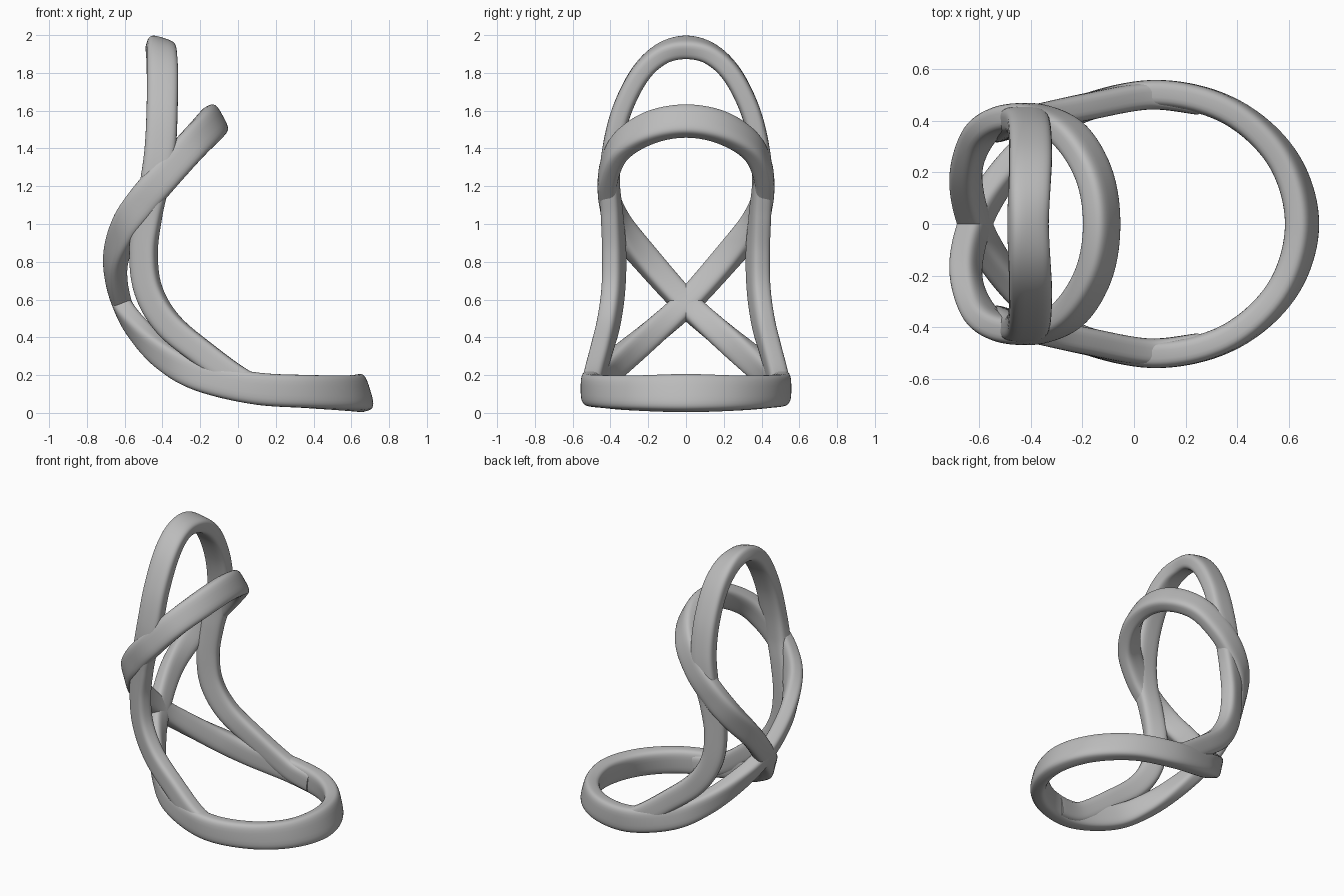
import bpy
import bmesh
from math import cos, sin, pi, radians
from mathutils import Vector

cube = bpy.data.objects.get("Cube")
if cube:
    bpy.data.objects.remove(cube, do_unlink=True)

# Single material
grey = bpy.data.materials.new("satin_grey")
grey.use_nodes = True
colour = (0.5, 0.5, 0.5, 1)
grey.diffuse_color = colour
bsdf = grey.node_tree.nodes["Principled BSDF"]
bsdf.inputs["Base Color"].default_value = colour
bsdf.inputs["Roughness"].default_value = 0.5

SIDES, STEPS, THICK = 28, 10, 0.105


def station(pos, across, width):
    """Centre of the band, direction across its face, and its width."""
    return Vector(pos), Vector(across).normalized(), width


def mirrored(s):
    flip = Vector((1, -1, 1))
    return s[0] * flip, s[1] * flip, s[2]


def spline(a, b, c, d, t):
    return 0.5 * (2 * b + (c - a) * t + (2 * a - 5 * b + 4 * c - d) * t * t
                  + (3 * b - a - 3 * c + d) * t ** 3)


def rounded(v):
    return abs(v) ** 0.55 * (1 if v > 0 else -1)


def sweep(name, keys, closed):
    """Sweep a rounded flat band through the stations."""
    n = len(keys)
    pick = (lambda i: keys[i % n]) if closed else (lambda i: keys[max(0, min(n - 1, i))])
    path = []
    for i in range(n if closed else n - 1):
        quad = [pick(i + k) for k in (-1, 0, 1, 2)]
        for s in range(STEPS):
            path.append([spline(*[q[j] for q in quad], s / STEPS) for j in range(3)])
    if not closed:
        path.append(list(keys[-1]))
    m = len(path)
    bm = bmesh.new()
    rings = []
    for i, (pos, across, width) in enumerate(path):
        after = path[(i + 1) % m] if closed else path[min(i + 1, m - 1)]
        before = path[i - 1] if closed else path[max(i - 1, 0)]
        tangent = (after[0] - before[0]).normalized()
        across = (across - tangent * across.dot(tangent)).normalized()
        normal = tangent.cross(across)
        ring = []
        for k in range(SIDES):
            a = 2 * pi * (k + 0.5) / SIDES
            ring.append(bm.verts.new(pos + across * rounded(sin(a)) * width / 2
                                     + normal * rounded(cos(a)) * THICK / 2))
        rings.append(ring)
    for i in range(m if closed else m - 1):
        r, q = rings[i], rings[(i + 1) % m]
        for k in range(SIDES):
            j = (k + 1) % SIDES
            bm.faces.new((r[k], r[j], q[j], q[k]))
    if not closed:
        bm.faces.new(rings[0])
        bm.faces.new(rings[-1])
    bmesh.ops.recalc_face_normals(bm, faces=bm.faces)
    mesh = bpy.data.meshes.new(name)
    bm.to_mesh(mesh)
    bm.free()
    mesh.materials.append(grey)
    obj = bpy.data.objects.new(name, mesh)
    bpy.context.collection.objects.link(obj)
    bpy.ops.object.select_all(action="DESELECT")
    obj.select_set(True)
    bpy.context.view_layer.objects.active = obj
    bpy.ops.object.shade_smooth_by_angle(angle=radians(50))
    return obj


# Crossed band: base ring, crossing at the back, forward-leaning arch
half = []
for deg, z in ((0, 0.105), (30, 0.105), (60, 0.113), (90, 0.13)):
    c, s = cos(radians(deg)), sin(radians(deg))
    half.append(station((0.09 + 0.56 * c, 0.505 * s, z), (-0.3 * c, 0, 1), 0.2 - 0.03 * s))
half += [
    station((-0.2, 0.445, 0.195), (0.25, 0.05, 0.95), 0.16),
    station((-0.38, 0.33, 0.295), (0.2, 0.3, 0.85), 0.15),
    station((-0.52, 0.17, 0.43), (0, 0.6, 0.8), 0.14),
    station((-0.615, 0, 0.58), (-0.28, 0.7, 0.64), 0.135),
    station((-0.65, -0.19, 0.79), (-0.4, 0.7, 0.55), 0.145),
    station((-0.595, -0.345, 0.98), (-0.7, 0.4, 0.5), 0.16),
    station((-0.5, -0.405, 1.125), (-0.85, 0.1, 0.55), 0.17),
    station((-0.38, -0.41, 1.265), (-0.75, 0, 0.66), 0.17),
    station((-0.25, -0.345, 1.41), (-0.65, 0, 0.75), 0.17),
    station((-0.155, -0.19, 1.51), (-0.52, 0, 0.86), 0.175),
    station((-0.125, 0, 1.545), (-0.47, 0, 0.88), 0.175),
]
sweep("crossed_band", half + [mirrored(s) for s in half[-2:0:-1]], True)

# Tall hoop: rails rising from the base ring to the top arch
rail = [
    station((0.25, 0.475, 0.11), (0, 0, 1), 0.14),
    station((0.05, 0.495, 0.15), (0.3, 0, 0.95), 0.14),
    station((-0.2, 0.45, 0.325), (0.6, 0.1, 0.75), 0.14),
    station((-0.375, 0.41, 0.475), (0.75, 0.25, 0.55), 0.145),
    station((-0.475, 0.385, 0.65), (0.9, 0.35, 0.3), 0.145),
    station((-0.5, 0.38, 0.85), (0.92, 0.38, 0), 0.145),
    station((-0.475, 0.392, 1.05), (0.95, 0.25, 0), 0.145),
    station((-0.44, 0.405, 1.22), (0.98, 0.1, 0), 0.155),
    station((-0.412, 0.39, 1.4), (1, 0, 0), 0.165),
    station((-0.402, 0.34, 1.6), (1, 0, 0), 0.165),
    station((-0.4, 0.245, 1.79), (1, 0, -0.1), 0.165),
    station((-0.405, 0.13, 1.9), (1, 0, -0.2), 0.16),
    station((-0.41, 0, 1.935), (0.95, 0, -0.3), 0.155),
]
sweep("tall_hoop", rail + [mirrored(s) for s in rail[-2::-1]], False)
